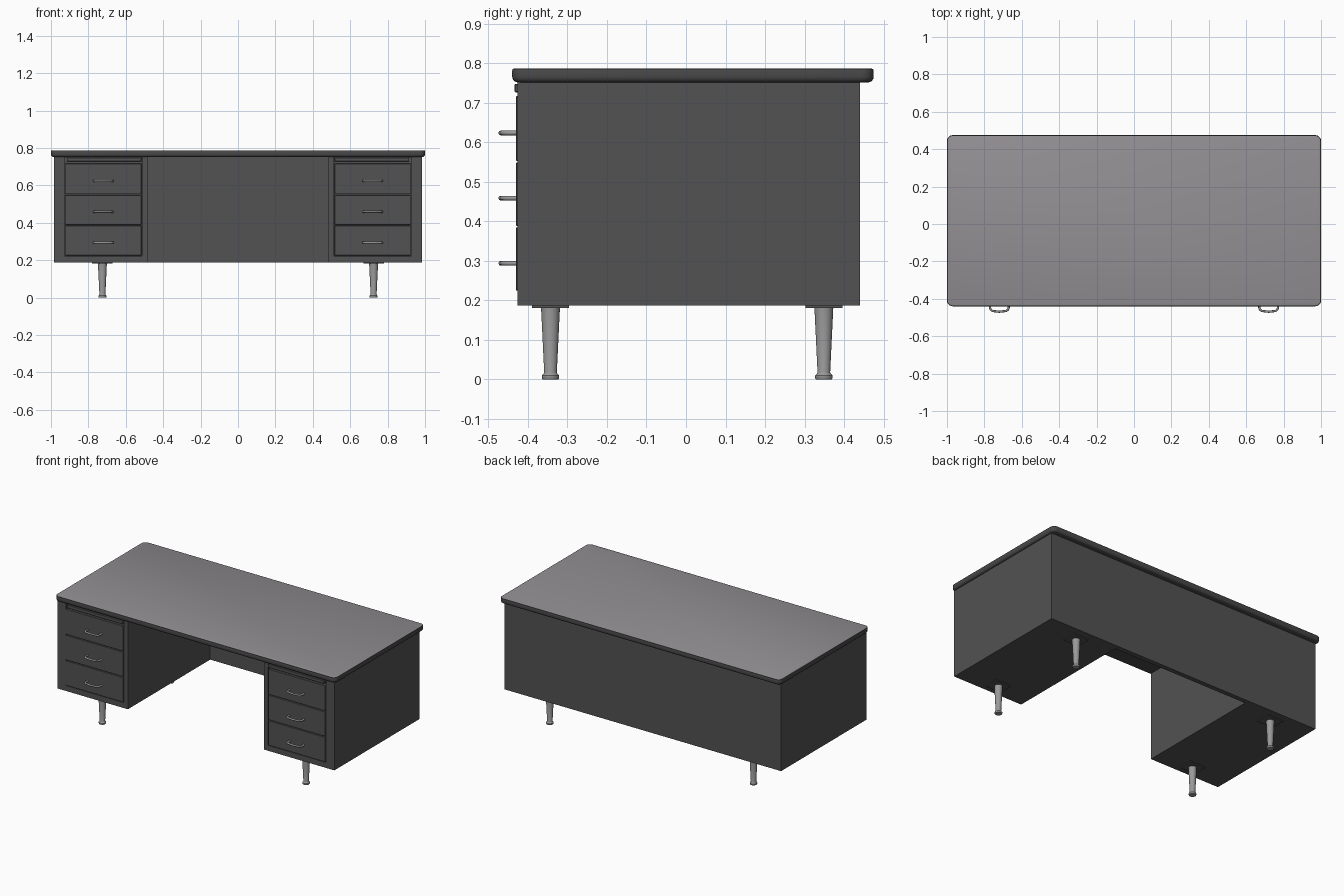
import bpy, bmesh, math
from mathutils import Vector

if "Cube" in bpy.data.objects:
    bpy.data.objects.remove(bpy.data.objects["Cube"])


def material(name, rgb):
    m = bpy.data.materials.new(name)
    m.diffuse_color = (*rgb, 1)
    m.use_nodes = True
    m.node_tree.nodes["Principled BSDF"].inputs["Base Color"].default_value = m.diffuse_color
    return m


BODY = material("dark grey steel", (0.085, 0.085, 0.085))
EDGE = material("charcoal edging", (0.065, 0.065, 0.067))
TOP = material("warm grey laminate", (0.29, 0.275, 0.29))
METAL = material("brushed metal", (0.32, 0.32, 0.32))


def finish(name, bm, mats, smooth=False):
    bmesh.ops.recalc_face_normals(bm, faces=bm.faces[:])
    me = bpy.data.meshes.new(name)
    bm.to_mesh(me)
    bm.free()
    for m in mats:
        me.materials.append(m)
    ob = bpy.data.objects.new(name, me)
    bpy.context.collection.objects.link(ob)
    if smooth:
        bpy.ops.object.select_all(action='DESELECT')
        ob.select_set(True)
        bpy.context.view_layer.objects.active = ob
        bpy.ops.object.shade_smooth_by_angle(angle=math.radians(35))
    return ob


def box_bm(x0, x1, y0, y1, z0, z1):
    x0, x1 = min(x0, x1), max(x0, x1)
    bm = bmesh.new()
    bmesh.ops.create_cube(bm, size=1)
    for v in bm.verts:
        v.co = Vector((x1 if v.co.x > 0 else x0,
                       y1 if v.co.y > 0 else y0,
                       z1 if v.co.z > 0 else z0))
    return bm


def box(name, dims, mat, bevel=0):
    bm = box_bm(*dims)
    if bevel:
        bmesh.ops.bevel(bm, geom=bm.edges[:], offset=bevel, segments=1, affect='EDGES')
    return finish(name, bm, [mat])


def lathe(name, profile, cx, cy, mat, n=24):
    bm = bmesh.new()
    rings = [[bm.verts.new((cx + r * math.cos(2 * math.pi * i / n),
                            cy + r * math.sin(2 * math.pi * i / n), z))
              for i in range(n)] for r, z in profile]
    for a, b in zip(rings, rings[1:]):
        for i in range(n):
            j = (i + 1) % n
            bm.faces.new((a[i], a[j], b[j], b[i]))
    bm.faces.new(rings[0])
    bm.faces.new(rings[-1])
    return finish(name, bm, [mat], True)


# Desk top: rounded corners, soft lower edge, laminate surface
bm = box_bm(-1, 1, -0.44, 0.475, 0.752, 0.787)
upright = [e for e in bm.edges if abs(e.verts[0].co.z - e.verts[1].co.z) > 0.01]
bmesh.ops.bevel(bm, geom=upright, offset=0.03, segments=5, profile=0.5, affect='EDGES')
for z, off, seg in ((0.752, 0.014, 4), (0.787, 0.005, 2)):
    rim = [e for e in bm.edges if all(abs(v.co.z - z) < 1e-4 for v in e.verts)]
    bmesh.ops.bevel(bm, geom=rim, offset=off, segments=seg, profile=0.5, affect='EDGES')
bm.normal_update()
for f in bm.faces:
    f.material_index = 1 if f.normal.z > 0.95 else 0
finish("desk_top", bm, [EDGE, TOP], True)

# Back panel joining the pedestals
box("back_panel", (-0.49, 0.49, 0.41, 0.44, 0.187, 0.755), BODY)

LEG = [(0.020, 0.0), (0.022, 0.003), (0.022, 0.010), (0.017, 0.015),
       (0.016, 0.018), (0.024, 0.184)]
HANDLE = [(-0.050, -0.425), (-0.050, -0.448), (-0.046, -0.458), (-0.036, -0.465),
          (0, -0.469), (0.036, -0.465), (0.046, -0.458), (0.050, -0.448), (0.050, -0.425)]

for side, s in (("left", -1), ("right", 1)):
    # Pedestal with a recessed drawer opening in its front
    bm = box_bm(s * 0.485, s * 0.985, -0.427, 0.44, 0.187, 0.755)
    bm.normal_update()
    front = min(bm.faces, key=lambda f: f.calc_center_median().y)
    bmesh.ops.inset_region(bm, faces=[front], thickness=0.02)
    mid = front.calc_center_median()
    for v in front.verts:
        outer = (v.co.x - mid.x) * s > 0
        v.co.x = s * (0.927 if outer else 0.512)
        v.co.z = 0.750 if v.co.z > mid.z else 0.222
    hole = bmesh.ops.extrude_face_region(bm, geom=[front])
    moved = [g for g in hole["geom"] if isinstance(g, bmesh.types.BMVert)]
    bmesh.ops.translate(bm, verts=moved, vec=(0, 0.022, 0))
    if front.is_valid:
        bmesh.ops.delete(bm, geom=[front], context='FACES_ONLY')
    finish(side + "_pedestal", bm, [BODY])

    # Pull-out writing slide
    box(side + "_slide", (s * 0.516, s * 0.915, -0.434, -0.39, 0.727, 0.748), BODY, 0.002)

    # Drawers and handles
    for i, (z0, z1, hz) in enumerate(((0.553, 0.717, 0.624), (0.389, 0.549, 0.459),
                                      (0.225, 0.385, 0.294))):
        box(f"{side}_drawer_{i + 1}", (s * 0.516, s * 0.923, -0.431, -0.39, z0, z1),
            BODY, 0.002)
        cu = bpy.data.curves.new(f"{side}_handle_{i + 1}", 'CURVE')
        cu.dimensions = '3D'
        cu.bevel_depth = 0.006
        cu.bevel_resolution = 2
        cu.use_fill_caps = True
        sp = cu.splines.new('POLY')
        sp.points.add(len(HANDLE) - 1)
        for p, (x, y) in zip(sp.points, HANDLE):
            p.co = (x + s * 0.72, y, hz, 1)
        cu.materials.append(METAL)
        bpy.context.collection.objects.link(bpy.data.objects.new(cu.name, cu))

    # Legs with mounting plates
    for end, y in (("front", -0.343), ("back", 0.349)):
        x = s * 0.725
        box(f"{side}_{end}_leg_plate", (x - 0.055, x + 0.055, y - 0.047, y + 0.047,
                                        0.181, 0.188), BODY)
        lathe(f"{side}_{end}_leg", LEG, x, y, METAL)
